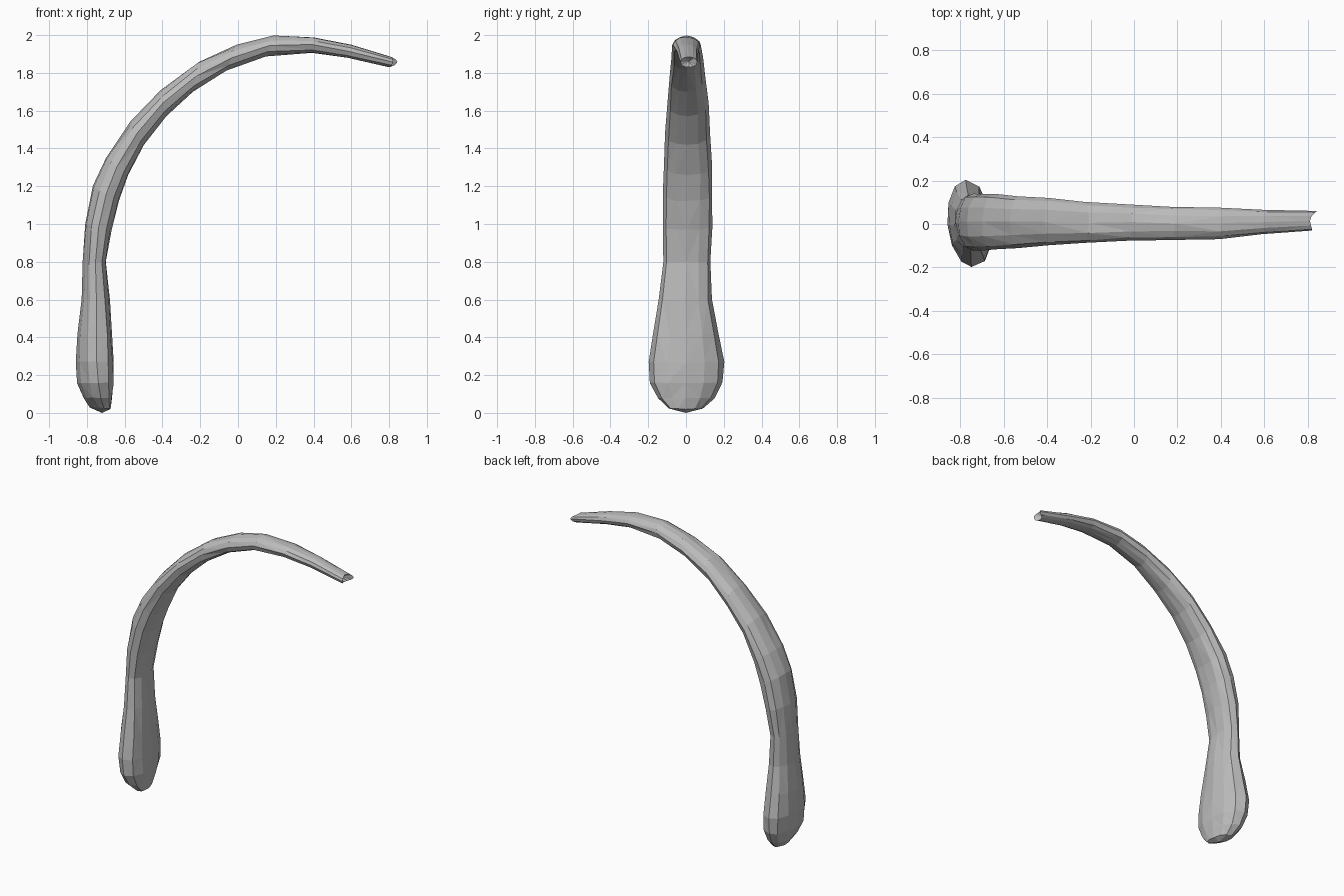
import bpy
import bmesh
import math
import random
from mathutils import Vector

cube = bpy.data.objects.get("Cube")
if cube:
    bpy.data.objects.remove(cube)

random.seed(4)
SIDES = 12

# Stations along the rib: outer x, outer z, inner x, inner z, right edge y, left edge y
STATIONS = [
    (-.78, .03, -.68, .02, -.09, .09),
    (-.82, .08, -.67, .08, -.15, .15),
    (-.85, .16, -.66, .16, -.19, .19),
    (-.86, .27, -.66, .27, -.2, .2),
    (-.85, .42, -.67, .42, -.175, .17),
    (-.83, .6, -.68, .6, -.145, .135),
    (-.82, .8, -.7, .8, -.12, .13),
    (-.81, 1, -.67, .97, -.12, .14),
    (-.77, 1.2, -.63, 1.12, -.122, .14),
    (-.7, 1.35, -.58, 1.26, -.117, .138),
    (-.57, 1.54, -.5, 1.42, -.108, .126),
    (-.41, 1.71, -.38, 1.57, -.1, .118),
    (-.21, 1.86, -.24, 1.7, -.088, .1),
    (-.01, 1.95, -.06, 1.815, -.075, .088),
    (.19, 1.995, .15, 1.89, -.072, .078),
    (.4, 1.99, .39, 1.907, -.068, .073),
    (.6, 1.95, .58, 1.88, -.045, .066),
    (.81, 1.885, .8, 1.83, -.03, .06),
]


def ring_points(station, base_lean):
    """Rounded on the outer side, flatter on the inner side."""
    ox, oz, ix, iz, y_right, y_left = station
    outer, inner = Vector((ox, 0, oz)), Vector((ix, 0, iz))
    middle, half = (outer + inner) / 2, (outer - inner) / 2
    y_mid, y_half = (y_left + y_right) / 2, (y_left - y_right) / 2
    points = []
    for i in range(SIDES):
        angle = math.tau * i / SIDES
        depth, side = math.cos(angle), math.sin(angle)
        if depth < 0:
            depth = -abs(depth) ** 0.7
        point = middle + half * depth
        point.y = y_mid + y_half * side
        # The foot is slightly twisted about its own length
        point.x -= base_lean * side
        points.append(point)
    return points


def uneven(point, amount):
    """Small irregularities of a worn bone surface."""
    return point + Vector([random.uniform(-amount, amount) for axis in "xyz"])


def bridge(bm, lower, upper):
    for i in range(SIDES):
        j = (i + 1) % SIDES
        bm.faces.new((lower[i], lower[j], upper[j], upper[i]))


def fan(bm, ring, centre):
    for i in range(SIDES):
        bm.faces.new((ring[i], ring[(i + 1) % SIDES], centre))


def build_rib():
    bm = bmesh.new()
    rings = []
    last = len(STATIONS) - 1
    for index, station in enumerate(STATIONS):
        lean = 0.02 * max(0, 1 - station[1])
        points = ring_points(station, lean)
        if index == last:
            # Broken tip: the two side splinters reach past the notch
            y_mid = (station[4] + station[5]) / 2
            for point in points:
                side = (point.y - y_mid) / (station[5] - y_mid)
                point.x += side * side * (0.027 + 0.012 * side)
        else:
            points = [uneven(point, 0.003) for point in points]
        rings.append([bm.verts.new(point) for point in points])

    for lower, upper in zip(rings, rings[1:]):
        bridge(bm, lower, upper)

    # Rounded foot and hollow broken end
    fan(bm, rings[0], bm.verts.new((-.72, 0, 0)))
    fan(bm, rings[-1], bm.verts.new((.775, .015, 1.86)))

    bmesh.ops.triangulate(bm, faces=bm.faces[:])
    bmesh.ops.recalc_face_normals(bm, faces=bm.faces[:])
    mesh = bpy.data.meshes.new("rib_bone")
    bm.to_mesh(mesh)
    bm.free()
    rib = bpy.data.objects.new("rib_bone", mesh)
    bpy.context.collection.objects.link(rib)
    return rib


# One plain bone colour over the whole part
bone = bpy.data.materials.new("bone_grey")
bone.use_nodes = True
colour = (0.5, 0.5, 0.5, 1)
bone.diffuse_color = colour
bone.node_tree.nodes["Principled BSDF"].inputs["Base Color"].default_value = colour

rib_bone = build_rib()
rib_bone.data.materials.append(bone)
